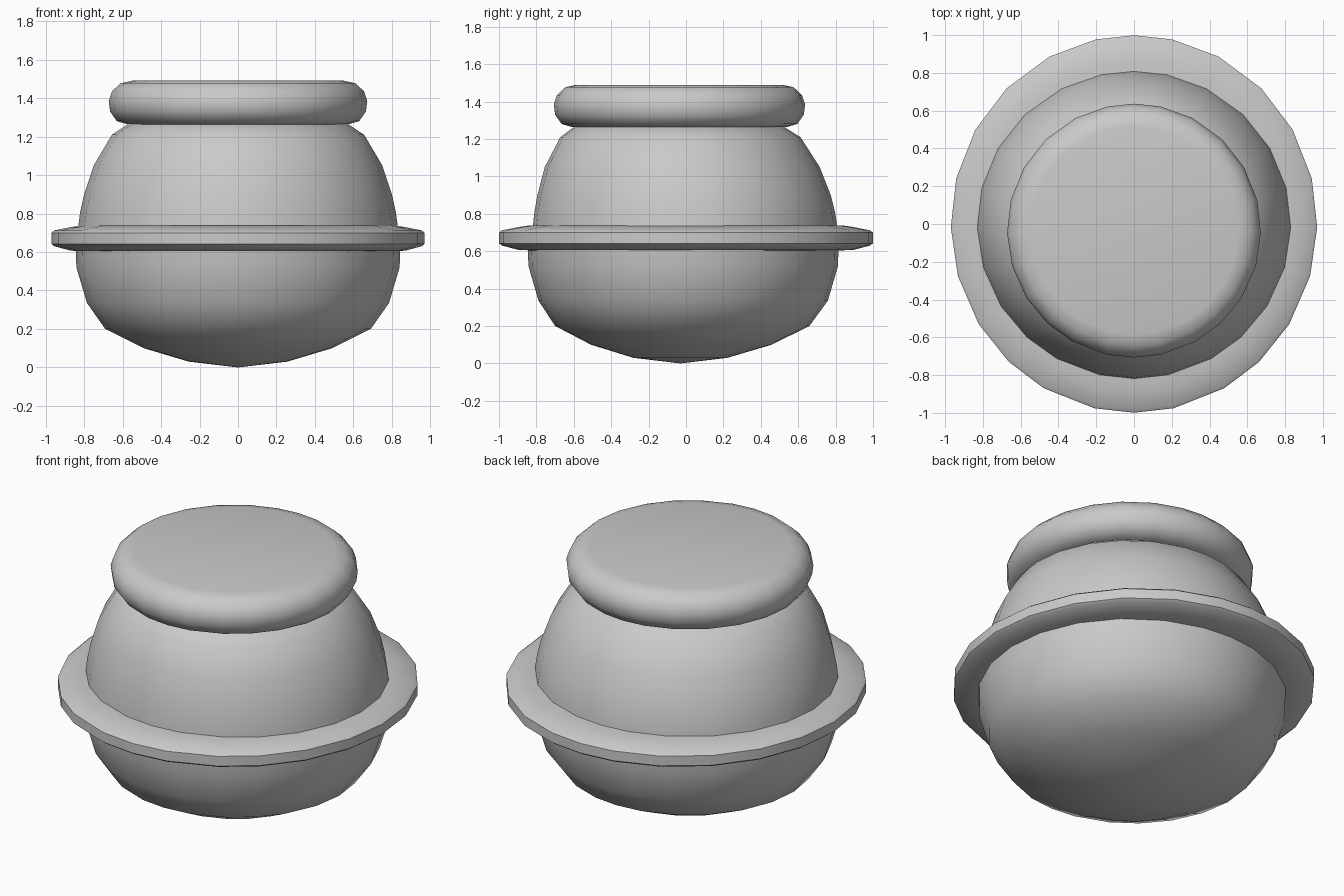
import bpy
import bmesh
import math

cube = bpy.data.objects.get("Cube")
if cube:
    bpy.data.objects.remove(cube, do_unlink=True)

grey = bpy.data.materials.new("plain grey")
grey.use_nodes = True
colour = (0.588, 0.588, 0.588, 1)
grey.diffuse_color = colour
grey.node_tree.nodes["Principled BSDF"].inputs["Base Color"].default_value = colour

# Slightly uneven round outline, mirrored left to right
half = [0, 12, 27.5, 44, 60, 76, 91, 106, 122, 137, 150.5, 167.5, 180]
angles = [math.radians(a) for a in half + [360 - a for a in half[-2:0:-1]]]


def lathe(name, profile, depth, smooth_angle):
    """Join rings of (radius, height, y offset); zero radius makes a pole."""
    bm = bmesh.new()
    rings = []
    for radius, z, offset in profile:
        if radius == 0:
            rings.append([bm.verts.new((0, offset, z))])
        else:
            rings.append([bm.verts.new((radius * math.sin(a),
                                        radius * depth * math.cos(a) + offset, z))
                          for a in angles])
    count = len(angles)
    for low, high in zip(rings, rings[1:]):
        for i in range(count):
            j = (i + 1) % count
            if len(low) == 1:
                bm.faces.new((low[0], high[i], high[j]))
            elif len(high) == 1:
                bm.faces.new((low[i], low[j], high[0]))
            else:
                bm.faces.new((low[i], low[j], high[j], high[i]))
    # Close any open end with a flat cap
    for ring in (rings[0], rings[-1]):
        if len(ring) > 1:
            bm.faces.new(ring)
    bmesh.ops.recalc_face_normals(bm, faces=bm.faces)
    mesh = bpy.data.meshes.new(name)
    bm.to_mesh(mesh)
    bm.free()
    mesh.materials.append(grey)
    obj = bpy.data.objects.new(name, mesh)
    bpy.context.collection.objects.link(obj)
    bpy.ops.object.select_all(action="DESELECT")
    obj.select_set(True)
    bpy.context.view_layer.objects.active = obj
    bpy.ops.object.shade_smooth_by_angle(angle=math.radians(smooth_angle))


# Rounded bowl with a shallow pointed base
lathe("lower_bowl", [
    (0, 0, -0.03), (0.255, 0.03, -0.03), (0.49, 0.1, -0.025),
    (0.69, 0.2, -0.02), (0.785, 0.335, -0.015), (0.84, 0.52, -0.015),
    (0.845, 0.67, -0.015)], 0.985, 40)

# Domed shoulder
lathe("upper_dome", [
    (0.835, 0.67, -0.005), (0.83, 0.735, -0.005), (0.82, 0.81, -0.007),
    (0.80, 0.9, -0.01), (0.75, 1.05, -0.02), (0.655, 1.21, -0.03),
    (0.55, 1.28, -0.04)], 0.98, 40)

# Flat flange around the middle
lathe("flange", [
    (0.82, 0.605, 0), (0.87, 0.607, 0), (0.955, 0.63, 0), (0.97, 0.642, 0),
    (0.97, 0.7, 0), (0.955, 0.712, 0), (0.865, 0.73, 0),
    (0.82, 0.737, 0)], 1.03, 35)

# Cushion-shaped cap
lathe("cap", [
    (0.57, 1.263, -0.035), (0.63, 1.28, -0.035), (0.665, 1.33, -0.035),
    (0.672, 1.385, -0.035), (0.655, 1.435, -0.035), (0.61, 1.477, -0.035),
    (0.55, 1.49, -0.035)], 1, 50)
